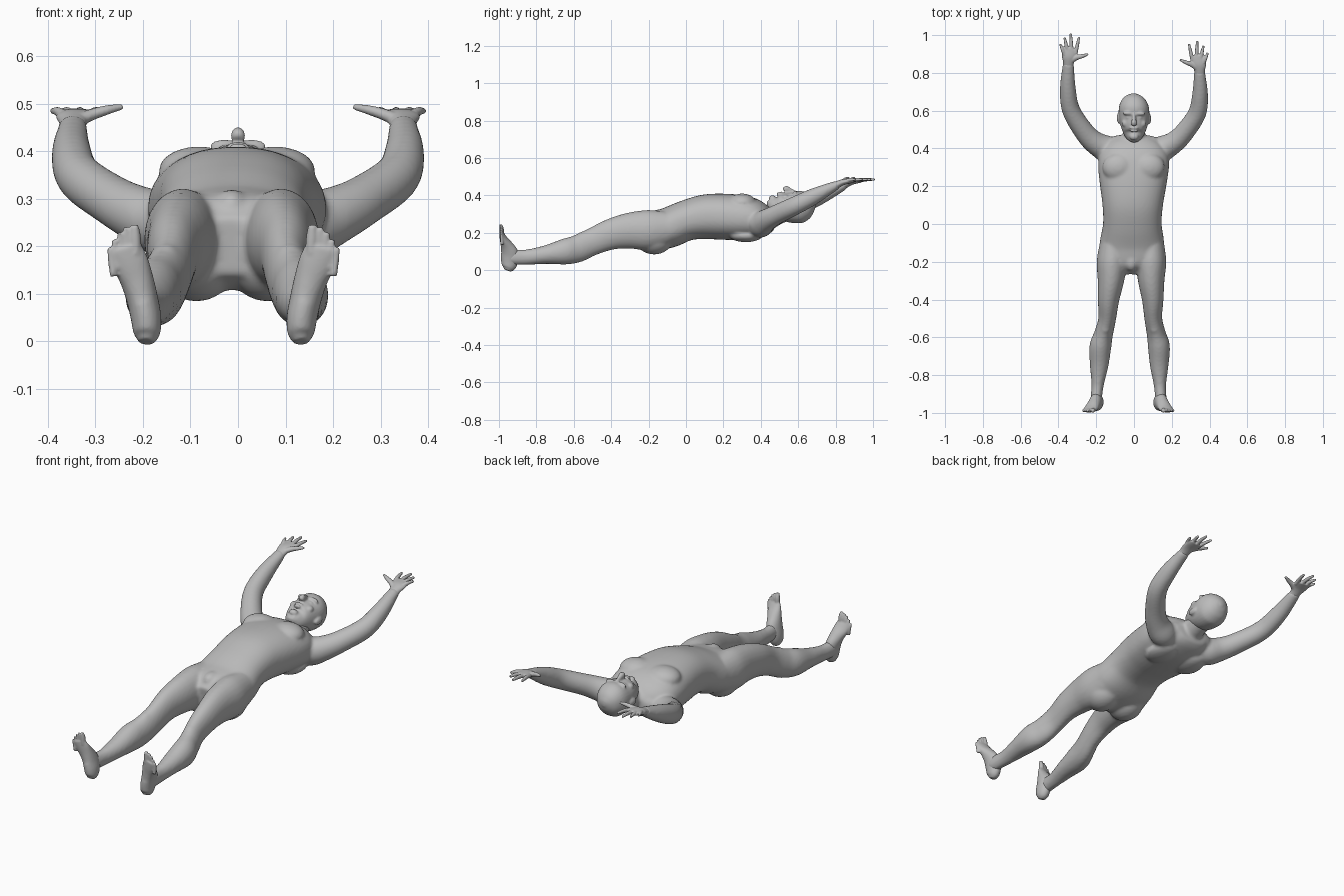
import bpy, bmesh, math
from mathutils import Vector, Matrix

cube = bpy.data.objects.get("Cube")
if cube:
    bpy.data.objects.remove(cube, do_unlink=True)

skin = bpy.data.materials.new("plain grey")
skin.use_nodes = True
GREY = (0.5, 0.5, 0.5, 1)
skin.diffuse_color = GREY
skin.node_tree.nodes["Principled BSDF"].inputs["Base Color"].default_value = GREY

UP, FWD = Vector((0, 0, 1)), Vector((0, 1, 0))


def loft(bm, stations, s=1, ref=UP, power=2.0, n=24, steps=5):
    """Smooth tube through (x, y, z, half width, half depth) stations; s=-1 mirrors it."""
    p = [Vector(q) for q in stations]
    p = [p[0] * 2 - p[1]] + p + [p[-1] * 2 - p[-2]]
    path = []
    for i in range(1, len(p) - 2):
        a, b, c, d = p[i - 1:i + 3]
        for k in range(steps):
            t = k / steps
            path.append((b * 2 + (c - a) * t + (a * 2 - b * 5 + c * 4 - d) * t * t
                         + (b * 3 - a - c * 3 + d) * t ** 3) * 0.5)
    path.append(p[-2])
    rings = []
    for i, q in enumerate(path):
        lo, hi = path[max(i - 1, 0)], path[min(i + 1, len(path) - 1)]
        tan = (Vector(hi[:3]) - Vector(lo[:3])).normalized()
        side = tan.cross(ref).normalized()
        up = side.cross(tan)
        ring = []
        for j in range(n):
            th = 2 * math.pi * j / n
            c, d = math.cos(th), math.sin(th)
            co = (Vector(q[:3])
                  + side * q[3] * math.copysign(abs(c) ** (2 / power), c)
                  + up * q[4] * math.copysign(abs(d) ** (2 / power), d))
            ring.append(bm.verts.new((co.x * s, co.y, co.z)))
        rings.append(ring)
    for r0, r1 in zip(rings, rings[1:]):
        for j in range(n):
            k = (j + 1) % n
            bm.faces.new((r0[j], r0[k], r1[k], r1[j]))
    bm.faces.new(rings[0])
    bm.faces.new(rings[-1])


def blob(bm, centre, radii, s=1):
    """Ellipsoid muscle or feature."""
    x, y, z = centre
    m = Matrix.Translation((x * s, y, z)) @ Matrix.Diagonal((*radii, 1))
    bmesh.ops.create_uvsphere(bm, u_segments=24, v_segments=14, radius=1, matrix=m)


def finish(bm, name, voxel, smooth):
    """Lean the figure slightly, then fuse the pieces into one smooth skin."""
    for v in bm.verts:
        x, y, z = v.co
        reach = min(max((y - 0.4) / 0.4, 0), 1)
        v.co = (x + 0.022 * min(0, y - 0.4), y - 0.06 * x * reach, z)
    bmesh.ops.recalc_face_normals(bm, faces=bm.faces)
    me = bpy.data.meshes.new(name)
    bm.to_mesh(me)
    bm.free()
    me.materials.append(skin)
    ob = bpy.data.objects.new(name, me)
    bpy.context.collection.objects.link(ob)
    r = ob.modifiers.new("Fuse", 'REMESH')
    r.mode, r.voxel_size, r.use_smooth_shade = 'VOXEL', voxel, True
    sm = ob.modifiers.new("Soften", 'SMOOTH')
    sm.factor, sm.iterations = 0.5, smooth


# Torso and neck
body = bmesh.new()
loft(body, [(0, -.26, .2, .10, .06), (0, -.2, .208, .163, .10), (0, -.1, .225, .17, .108),
            (0, 0, .265, .155, .108), (0, .1, .285, .16, .119), (0, .2, .286, .175, .123),
            (0, .3, .28, .187, .12), (0, .37, .272, .18, .108), (0, .43, .265, .14, .08),
            (0, .47, .265, .08, .05)], power=2.3, n=40)
loft(body, [(0, .38, .265, .075, .06), (0, .45, .285, .06, .055), (0, .53, .315, .058, .055)])
blob(body, (0, -.2, .285), (.035, .05, .035))

for s in (1, -1):
    # Chest, shoulder, back and seat muscles
    blob(body, (.08, .3, .36), (.085, .075, .05), s)
    blob(body, (.165, .40, .25), (.06, .065, .065), s)
    blob(body, (.07, .43, .265), (.07, .04, .05), s)
    blob(body, (.09, .32, .185), (.07, .09, .035), s)
    blob(body, (.075, -.17, .167), (.085, .1, .083), s)
    # Leg
    loft(body, [(.1, -.1, .225, .07, .09), (.103, -.2, .215, .081, .107), (.107, -.3, .211, .07, .097),
                (.117, -.4, .192, .057, .083), (.122, -.5, .152, .047, .073), (.139, -.58, .115, .05, .073),
                (.155, -.65, .099, .058, .069), (.159, -.75, .083, .049, .05), (.165, -.85, .07, .033, .041),
                (.171, -.92, .07, .03, .042), (.172, -.945, .07, .028, .04)], s)
    blob(body, (.13, -.545, .178), (.03, .04, .03), s)
    # Arm
    loft(body, [(.10, .385, .24, .06, .06), (.15, .40, .245, .068, .07), (.21, .432, .268, .059, .06),
                (.265, .487, .297, .053, .053), (.333, .593, .345, .048, .05), (.35, .70, .395, .042, .044),
                (.348, .81, .447, .031, .027), (.347, .835, .458, .028, .02)], s)
finish(body, "body", .008, 6)

# Head, with the face pointing up
head = bmesh.new()
loft(head, [(0, .442, .375, .018, .014), (0, .455, .363, .037, .032), (0, .48, .348, .056, .056),
            (0, .52, .342, .071, .074), (0, .57, .335, .080, .082), (0, .62, .338, .079, .085),
            (0, .66, .338, .061, .064), (0, .682, .337, .034, .034), (0, .691, .336, .008, .008)],
     power=2.15, n=32)
loft(head, [(0, .585, .412, .008, .012), (0, .555, .425, .011, .015), (0, .535, .433, .015, .018),
            (0, .525, .425, .014, .010)])                     # nose
blob(head, (0, .508, .411), (.024, .0065, .01))               # upper lip
blob(head, (0, .492, .407), (.021, .007, .01))                # lower lip
blob(head, (0, .462, .385), (.024, .018, .016))               # chin
for s in (1, -1):
    blob(head, (.028, .585, .409), (.032, .011, .016), s)     # brow
    blob(head, (.029, .563, .404), (.014, .008, .01), s)      # eye
    blob(head, (.043, .533, .387), (.022, .022, .018), s)     # cheek
    blob(head, (.080, .56, .325), (.011, .03, .018), s)       # ear
finish(head, "head", .005, 3)

for s, label in ((1, "left"), (-1, "right")):
    # Hand: palm, four fingers and thumb
    hand = bmesh.new()
    loft(hand, [(.348, .795, .44, .028, .024), (.347, .835, .46, .029, .019), (.345, .865, .472, .038, .016),
                (.34, .895, .477, .042, .013), (.338, .914, .479, .036, .011)], s)
    for bx, by, tx, ty in ((.309, .885, .291, .972), (.33, .895, .335, .99),
                           (.351, .89, .368, .966), (.368, .875, .391, .93)):
        mx, my = (bx + tx) / 2, (by + ty) / 2
        loft(hand, [(bx, by, .477, .0105, .0105), (mx, my, .484, .0095, .0095),
                    (tx, ty, .485, .006, .006)], s, n=12)
    loft(hand, [(.335, .845, .466, .016, .014), (.305, .863, .478, .014, .012),
                (.275, .872, .487, .011, .010), (.243, .885, .494, .006, .006)], s, n=12)
    finish(hand, label + "_hand", .0035, 2)

    # Foot: heel to ball, then five toes
    foot = bmesh.new()
    loft(foot, [(.163, -.955, -.001, .016, .018), (.162, -.948, .018, .028, .037), (.164, -.943, .05, .032, .046),
                (.172, -.943, .09, .033, .047), (.183, -.958, .13, .035, .034), (.196, -.975, .165, .038, .021),
                (.206, -.985, .19, .036, .013), (.209, -.988, .2, .03, .010)], s, ref=FWD)
    for bx, tx, tz, r in ((.185, .187, .245, .0125), (.2, .205, .24, .009), (.21, .218, .229, .0085),
                          (.222, .23, .214, .008), (.231, .24, .197, .008)):
        loft(foot, [(bx, -.984, tz - .06, r, r), ((bx + tx) / 2, -.986, tz - .025, r, r),
                    (tx, -.991, tz, r * .65, r * .65)], s, ref=FWD, n=12)
    finish(foot, label + "_foot", .004, 2)
